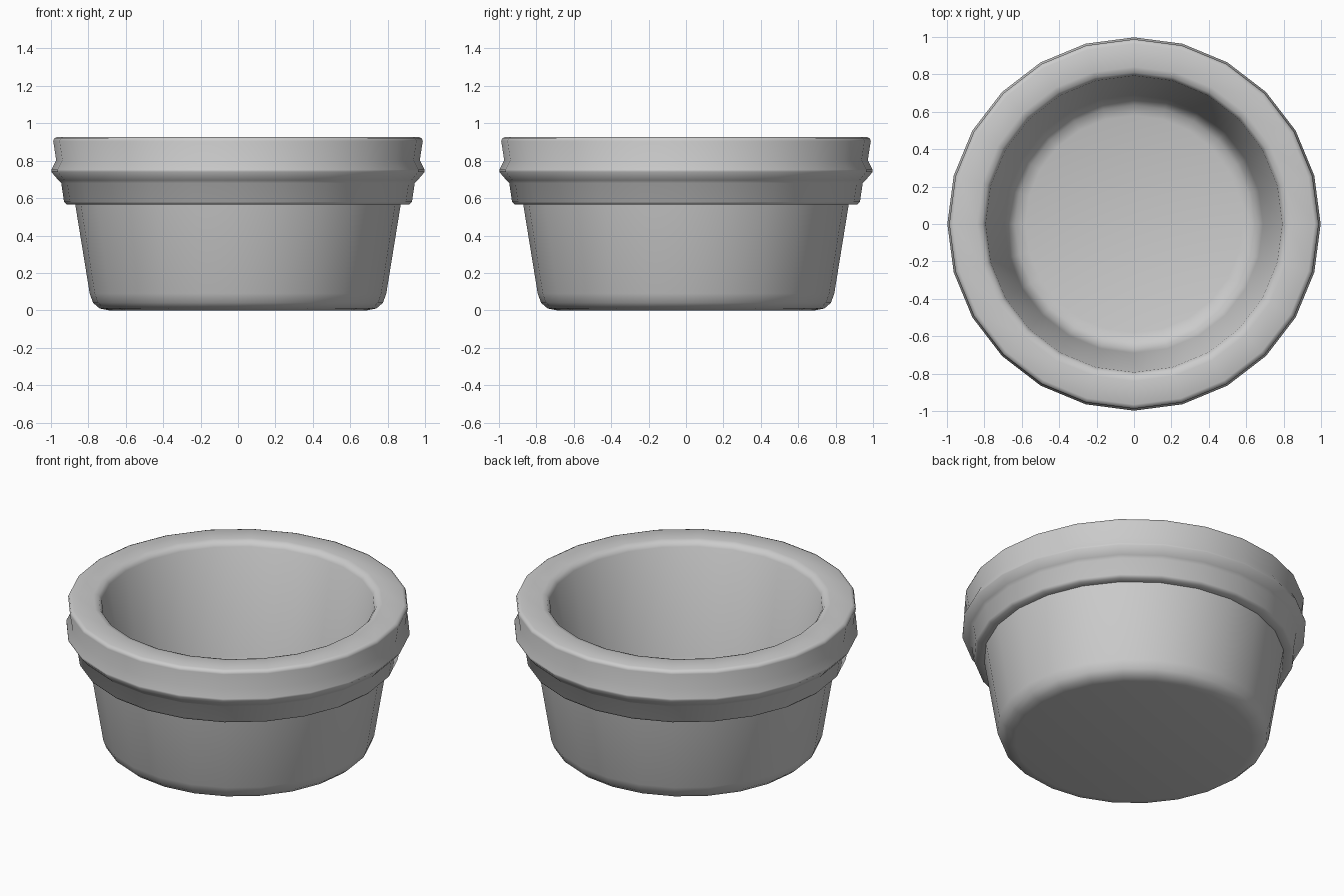
import bpy
import bmesh
import math

SIDES = 24

if "Cube" in bpy.data.objects:
    bpy.data.objects.remove(bpy.data.objects["Cube"])

# Plain grey ceramic
ceramic = bpy.data.materials.new("grey_ceramic")
ceramic.use_nodes = True
colour = (0.6, 0.6, 0.6, 1)
ceramic.diffuse_color = colour
ceramic.node_tree.nodes["Principled BSDF"].inputs["Base Color"].default_value = colour


def lathe(name, profile, material):
    """Turn a (radius, height) profile around z; zero radius closes an end."""
    bm = bmesh.new()
    verts = [bm.verts.new((r, 0, z)) for r, z in profile]
    edges = [bm.edges.new(pair) for pair in zip(verts, verts[1:])]
    bmesh.ops.spin(bm, geom=verts + edges, cent=(0, 0, 0), axis=(0, 0, 1),
                   angle=math.tau, steps=SIDES)
    bmesh.ops.remove_doubles(bm, verts=bm.verts, dist=0.0005)
    bmesh.ops.recalc_face_normals(bm, faces=bm.faces)
    mesh = bpy.data.meshes.new(name)
    bm.to_mesh(mesh)
    bm.free()
    mesh.materials.append(material)
    obj = bpy.data.objects.new(name, mesh)
    bpy.context.collection.objects.link(obj)
    bpy.ops.object.select_all(action="DESELECT")
    obj.select_set(True)
    bpy.context.view_layer.objects.active = obj
    bpy.ops.object.shade_smooth_by_angle(angle=math.radians(50))
    return obj


# Rounded foot and tapering outer wall
outer_wall = [(0, 0), (0.69, 0), (0.74, 0.01), (0.775, 0.04), (0.793, 0.09), (0.87, 0.565)]
# Stepped collar, pointed ridge and upper band
collar = [(0.915, 0.565), (0.93, 0.58), (0.945, 0.68), (0.96, 0.695),
          (0.998, 0.74), (0.998, 0.752), (0.972, 0.803)]
rim = [(0.988, 0.905), (0.982, 0.92), (0.965, 0.927), (0.84, 0.927), (0.81, 0.92), (0.793, 0.895)]
# Tapering inside with a rounded floor
inside = [(0.69, 0.24), (0.67, 0.18), (0.635, 0.145), (0.58, 0.13), (0, 0.13)]

lathe("bowl", outer_wall + collar + rim + inside, ceramic)
